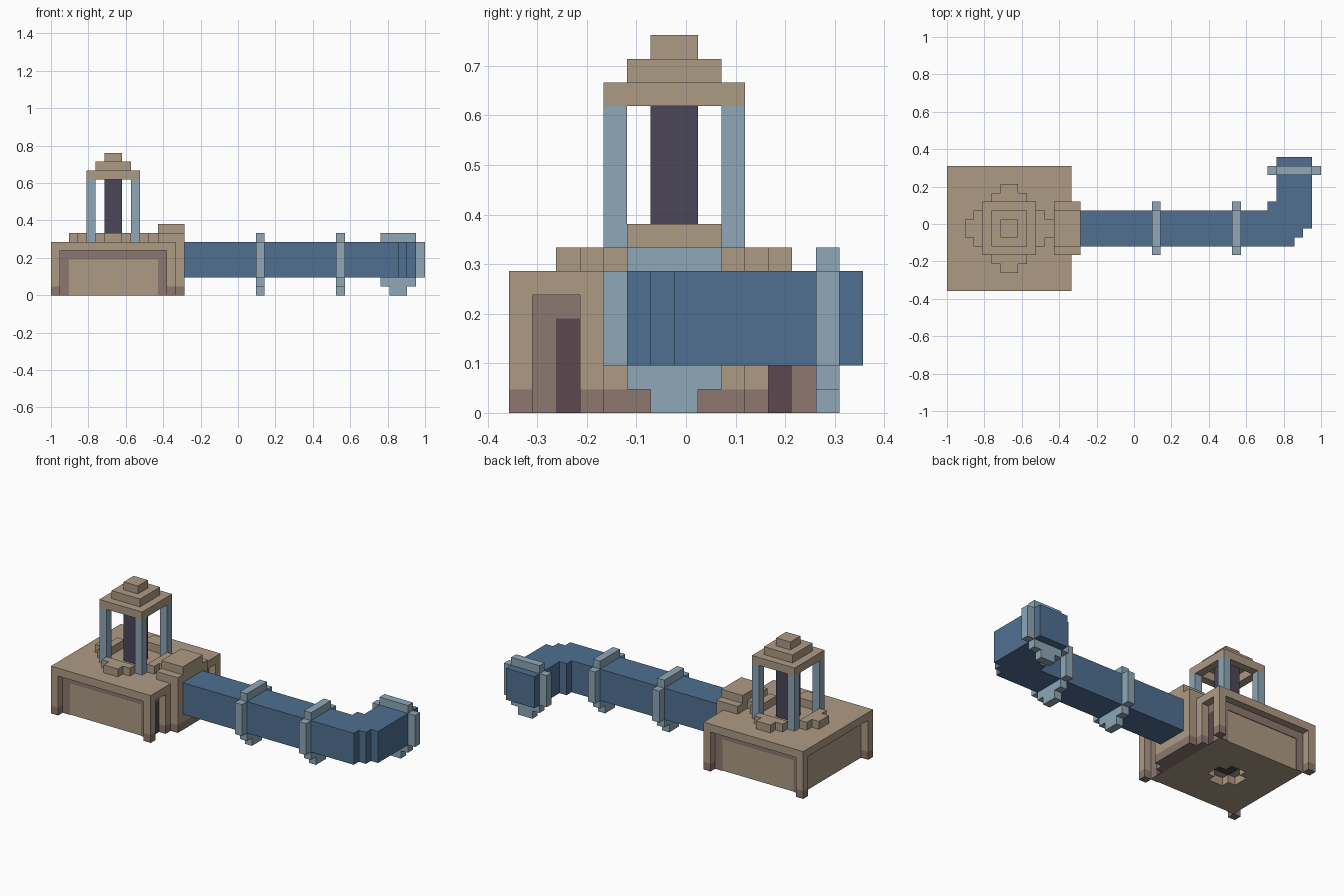
import bpy, bmesh

cube = bpy.data.objects.get("Cube")
if cube:
    bpy.data.objects.remove(cube, do_unlink=True)

U = 2 / 42  # block unit


def pos(i, j, k):
    return (-1 + i * U, (j - 7.5) * U, k * U)


def material(name, rgb):
    lin = [((c / 255 + 0.055) / 1.055) ** 2.4 for c in rgb] + [1]
    m = bpy.data.materials.new(name)
    m.use_nodes = True
    m.diffuse_color = lin
    m.node_tree.nodes["Principled BSDF"].inputs["Base Color"].default_value = lin
    return m


TAN = material("tan_stone", (174, 155, 133))
FOOT = material("mauve_brown", (140, 120, 112))
SHADE = material("dark_plum", (92, 72, 80))
CORE = material("dark_violet", (76, 70, 88))
PIPE = material("pipe_blue", (80, 112, 146))
TRIM = material("light_blue", (142, 167, 184))


def prism(name, outline, z0, z1, mat):
    """Extrude a plan outline, in block units, from z0 to z1."""
    bm = bmesh.new()
    f = bm.faces.new([bm.verts.new(pos(x, y, z0)) for x, y in outline])
    ext = bmesh.ops.extrude_face_region(bm, geom=[f])
    for v in ext["geom"]:
        if isinstance(v, bmesh.types.BMVert):
            v.co.z = z1 * U
    bmesh.ops.recalc_face_normals(bm, faces=bm.faces)
    me = bpy.data.meshes.new(name)
    bm.to_mesh(me)
    bm.free()
    me.materials.append(mat)
    ob = bpy.data.objects.new(name, me)
    bpy.context.collection.objects.link(ob)
    return ob


def box(name, x0, x1, y0, y1, z0, z1, mat):
    return prism(name, [(x0, y0), (x1, y0), (x1, y1), (x0, y1)], z0, z1, mat)


# Base: core, overhanging top slab, corner legs with feet
core = box("base_core", 1, 13, 1, 13, 0, 5.5, TAN)
box("base_top", 0, 14, 0, 14, 5, 6, TAN)
for i in (0, 13):
    for j in (0, 13):
        box("base_leg", i, i + 1, j, j + 1, 1, 5, TAN)
        box("base_foot", i, i + 1, j, j + 1, 0, 1, FOOT)

# Stepped opening under the base
plus = [(5, 6), (6, 6), (6, 5), (8, 5), (8, 6), (9, 6),
        (9, 8), (8, 8), (8, 9), (6, 9), (6, 8), (5, 8)]
cutter = prism("opening_cutter", plus, -0.5, 1, TAN)
cutter.hide_render = True
mod = core.modifiers.new("opening", 'BOOLEAN')
mod.operation = 'DIFFERENCE'
mod.object = cutter
mod.solver = 'EXACT'
bpy.context.view_layer.objects.active = core
bpy.ops.object.modifier_apply(modifier=mod.name)
bpy.data.objects.remove(cutter, do_unlink=True)

# Painted borders on the recessed panels, as thin plates
T = 0.08
for y0, y1 in ((1 - T, 1), (13, 13 + T)):
    box("panel_border_top", 1, 13, y0, y1, 4, 5, FOOT)
    for i in (1, 12):
        box("panel_border_side", i, i + 1, y0, y1, 0, 4, FOOT)
box("end_border_top", 13, 13 + T, 1, 13, 4, 5, FOOT)
for border, dark in ((1, 2), (12, 11)):
    box("end_border_side", 13, 13 + T, border, border + 1, 0, 4, FOOT)
    box("end_panel", 13, 13 + T, dark, dark + 1, 0, 4, SHADE)

# Pipe connector block
box("connector_outer", 12.5, 14, 3, 11, 1, 6, TAN)
box("connector_outer_foot", 12.5, 14, 3, 11, 0, 1, FOOT)
box("connector_inner", 12, 15, 4, 10, 1, 7, TAN)
box("connector_inner_foot", 12.5, 15, 4, 10, 0, 1, FOOT)
box("connector_crown", 12, 15, 5, 9, 7, 8, TAN)

# Stepped ring segments around the tower
segment = [(-2, -4), (2, -4), (2, -3), (-2, -3)]
segment = [(-1, -5), (1, -5), (1, -4), (2, -4), (2, -3), (-2, -3), (-2, -4), (-1, -4)]
for turn in range(4):
    prism("ring_segment", [(7 + x, 7 + y) for x, y in segment], 6, 7, TAN)
    segment = [(-y, x) for x, y in segment]

# Tower: central column, pillars and stepped cap
box("tower_column", 6, 8, 6, 8, 0.9, 14, CORE)
for i in (4, 9):
    for j in (4, 9):
        box("tower_pillar", i, i + 1, j, j + 1, 6, 13, TRIM)
    box("cap_rail_side", i, i + 1, 4, 10, 13, 14, TAN)
    box("cap_rail_cross", 5, 9, i, i + 1, 13, 14, TAN)
box("cap_middle", 5, 9, 5, 9, 14, 15, TAN)
box("cap_top", 6, 8, 6, 8, 15, 16, TAN)

# Pipe with stepped elbow
prism("pipe", [(15, 5), (39, 5), (39, 6), (40, 6), (40, 7), (41, 7), (41, 15),
               (37, 15), (37, 10), (36, 10), (36, 9), (15, 9)], 2, 6, PIPE)


# Pipe collars: half width, bottom, top of each step
def collar(centre, start, along_x):
    for half, z0, z1 in ((3, 2, 6), (2, 6, 7), (2, 1, 2), (1, 0, 1)):
        a, b = (centre - half, centre + half), (start, start + 1)
        spans = b + a if along_x else a + b
        box("pipe_collar", *spans, z0, z1, TRIM)


collar(7, 23, True)
collar(7, 32, True)
collar(39, 13, False)
